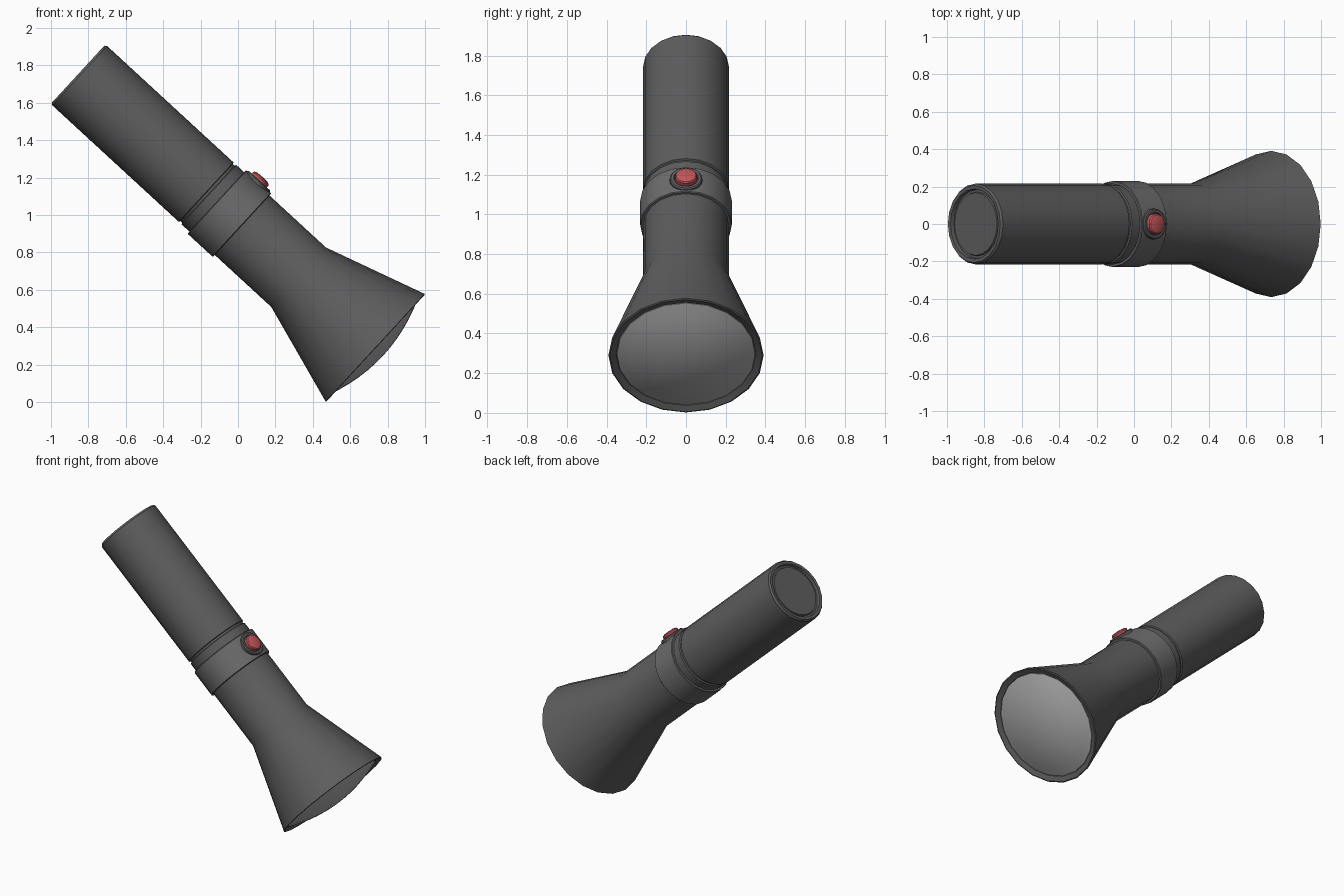
import bpy, bmesh, math
from mathutils import Matrix, Vector

if "Cube" in bpy.data.objects:
    bpy.data.objects.remove(bpy.data.objects["Cube"])

# Torch frame: local z runs from tail to lens, local x points out through the button
TAIL = Vector((-0.855, 0, 1.7525))
HEAD = Vector((0.735, 0, 0.2885))
axis = (HEAD - TAIL).normalized()
side = Vector((-axis.z, 0, axis.x))
L = (HEAD - TAIL).length
FRAME = Matrix.Translation(TAIL) @ Matrix((side, axis.cross(side), axis)).transposed().to_4x4()


def lathe(name, profile, n=20, frame=FRAME, closed=False, color=None):
    """Revolve (radius, height) points around the local z axis."""
    bm = bmesh.new()
    rings = []
    for r, h in profile:
        if r == 0:
            rings.append([bm.verts.new((0, 0, h))] * n)
        else:
            rings.append([bm.verts.new((r * math.cos(2 * math.pi * i / n),
                                        r * math.sin(2 * math.pi * i / n), h)) for i in range(n)])
    pairs = list(zip(rings, rings[1:]))
    if closed:
        pairs.append((rings[-1], rings[0]))
    for a, b in pairs:
        for i in range(n):
            j = (i + 1) % n
            bm.faces.new(list(dict.fromkeys((a[i], a[j], b[j], b[i]))))
    bmesh.ops.recalc_face_normals(bm, faces=bm.faces)
    bm.transform(frame)
    me = bpy.data.meshes.new(name)
    bm.to_mesh(me)
    bm.free()
    ob = bpy.data.objects.new(name, me)
    bpy.context.collection.objects.link(ob)
    bpy.context.view_layer.objects.active = ob
    ob.select_set(True)
    bpy.ops.object.shade_smooth_by_angle(angle=math.radians(30))
    ob.select_set(False)
    if color:
        mat = bpy.data.materials.new(name)
        mat.diffuse_color = color
        mat.use_nodes = True
        mat.node_tree.nodes["Principled BSDF"].inputs["Base Color"].default_value = mat.diffuse_color
        me.materials.append(mat)
    return ob


DARK = (0.11, 0.11, 0.11, 1)

# Handle, groove, neck and flared head, with the recessed tail cap and lens seat
lathe("torch_body", [
    (0, 0.012), (0.168, 0.012), (0.172, 0.022), (0.184, 0.022), (0.188, 0.002),
    (0.207, 0), (0.216, 0.012), (0.216, 0.93), (0.207, 0.934), (0.207, 0.947),
    (0.216, 0.951), (0.216, 1.603), (0.388, L - 0.012), (0.391, L - 0.002),
    (0.384, L + 0.001), (0.352, L - 0.012), (0.345, L - 0.04), (0, L - 0.04)], color=DARK)

# Raised switch band
lathe("switch_band", [(0.205, 1.008), (0.227, 1.008), (0.231, 1.012), (0.231, 1.188),
                      (0.227, 1.192), (0.205, 1.192)], closed=True, color=(0.15, 0.15, 0.15, 1))

# Domed lens
R, BULGE = 0.349, 0.07
lathe("lens", [(R, L - 0.03)] + [(R * (1 - t / 6), L - 0.012 + BULGE * (1 - (1 - t / 6) ** 2))
                                for t in range(7)], color=(0.42, 0.42, 0.42, 1))

# Button and its collar, pointing out along local x
BUTTON = FRAME @ Matrix.Translation((0, 0, 1.098)) @ Matrix.Rotation(math.pi / 2, 4, 'Y')
lathe("button_collar", [(0.082, 0.205), (0.082, 0.232), (0.076, 0.238), (0.062, 0.238),
                        (0.058, 0.225), (0, 0.225)], 20, BUTTON, color=DARK)
lathe("button", [(0.055, 0.215), (0.055, 0.25), (0.05, 0.257), (0.036, 0.262), (0, 0.264)],
      16, BUTTON, color=(0.55, 0.09, 0.1, 1))
